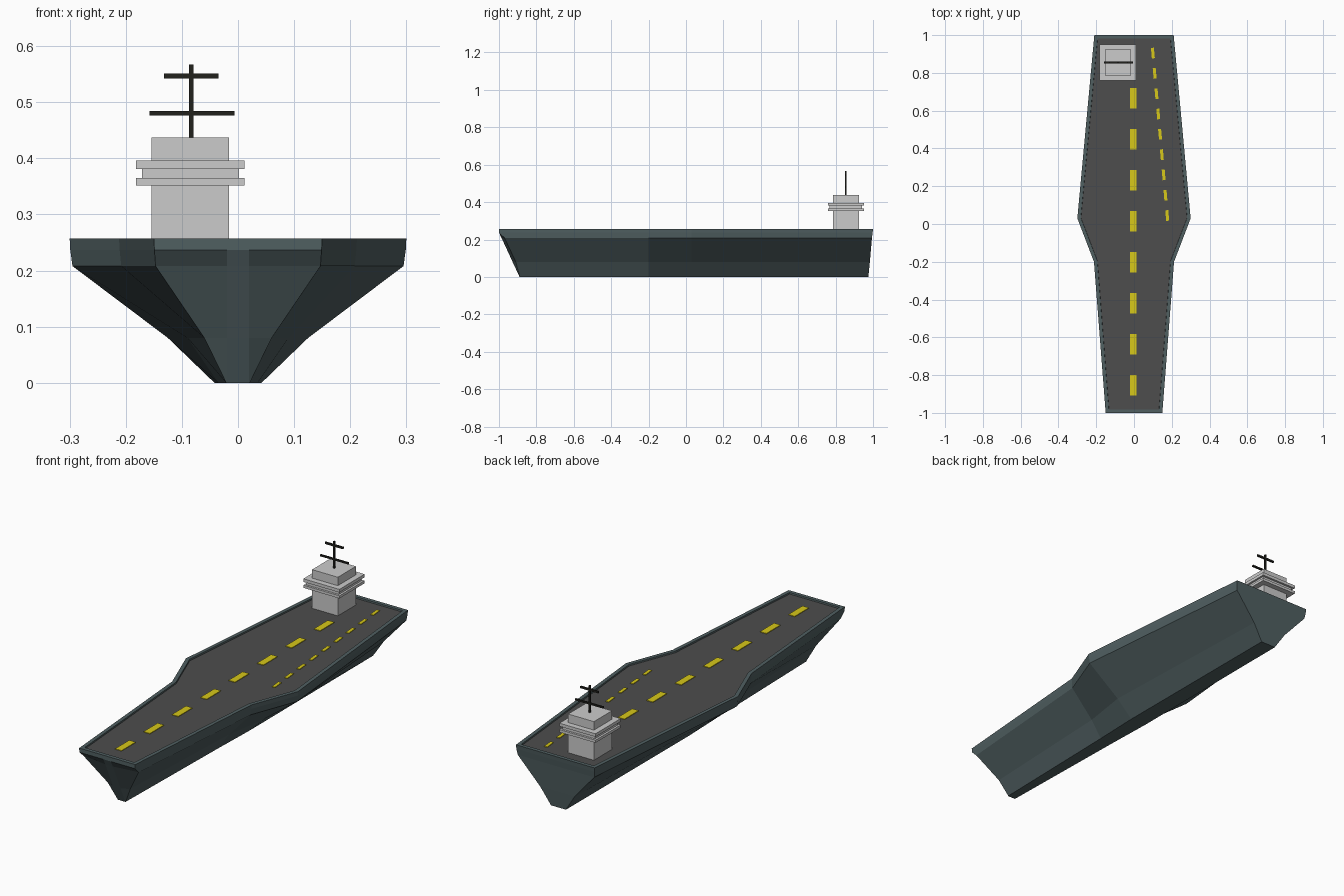
import bpy, bmesh, math
from mathutils import Vector, Matrix

if "Cube" in bpy.data.objects:
    bpy.data.objects.remove(bpy.data.objects["Cube"])


def material(name, rgb):
    m = bpy.data.materials.new(name)
    m.diffuse_color = (*rgb, 1)
    m.use_nodes = True
    m.node_tree.nodes["Principled BSDF"].inputs["Base Color"].default_value = m.diffuse_color
    return m


HULL = material("hull_paint", (0.08, 0.115, 0.12))
DECK = material("deck_surface", (0.075, 0.075, 0.075))
YELLOW = material("yellow_paint", (0.68, 0.58, 0.01))
BLACK = material("mast_black", (0.015, 0.015, 0.012))


def finish(name, bm, *mats):
    me = bpy.data.meshes.new(name)
    bm.to_mesh(me)
    bm.free()
    for m in mats:
        me.materials.append(m)
    ob = bpy.data.objects.new(name, me)
    bpy.context.collection.objects.link(ob)
    return ob


def add_box(bm, centre, size, angle=0.0):
    mat = (Matrix.Translation(centre) @ Matrix.Rotation(angle, 4, 'Z')
           @ Matrix.Diagonal((*size, 1)))
    bmesh.ops.create_cube(bm, size=1, matrix=mat)


# Hull: half sections from stem to stern, each (x, y) at the shared heights
HEIGHTS = (0.257, 0.237, 0.208, 0.08, 0.0)
STATIONS = [
    [(.02, -1), (.02, -1), (.02, -.986), (.02, -.927), (.02, -.89)],
    [(.15, -1), (.149, -1), (.147, -.97), (.06, -.91), (.021, -.888)],
    [(.212, -.2), (.211, -.2), (.208, -.2), (.09, -.2), (.035, -.2)],
    [(.30, .03), (.299, .03), (.295, .03), (.125, .03), (.042, .03)],
    [(.21, 1), (.209, .998), (.205, .994), (.092, .983), (.04, .975)],
]
bm = bmesh.new()
right = [[(x, y, z) for (x, y), z in zip(s, HEIGHTS)] for s in STATIONS]
left = [[(-x, y, z) for x, y, z in s] for s in reversed(right)]
ring = [[bm.verts.new(p) for p in s] for s in right + left]
n = len(ring)
for i in range(n):
    a, b = ring[i], ring[(i + 1) % n]
    for k in range(len(HEIGHTS) - 1):
        bm.faces.new((a[k], a[k + 1], b[k + 1], b[k]))
top = bm.faces.new([s[0] for s in ring])
bm.faces.new([s[-1] for s in reversed(ring)])
bmesh.ops.recalc_face_normals(bm, faces=bm.faces)

# Raised rim around a slightly sunken flight deck
bmesh.ops.inset_region(bm, faces=[top], thickness=0.018, use_even_offset=True)
wall = bmesh.ops.inset_region(bm, faces=[top], thickness=0.001, use_even_offset=True)
bmesh.ops.translate(bm, verts=top.verts, vec=(0, 0, -0.007))
top.material_index = 1
finish("hull", bm, HULL, DECK)

DECK_Z = 0.25

# Centre line dashes
bm = bmesh.new()
for i in range(8):
    add_box(bm, (-0.005, 0.665 - 0.217 * i, DECK_Z + 0.001), (0.034, 0.108, 0.004))
finish("centre_line", bm, YELLOW)

# Angled side line dashes
bm = bmesh.new()
start, end = Vector((0.1, 0.905, DECK_Z + 0.001)), Vector((0.176, 0.045, DECK_Z + 0.001))
tilt = math.atan2(end.x - start.x, start.y - end.y)
for i in range(9):
    add_box(bm, start.lerp(end, i / 8), (0.016, 0.056, 0.004), tilt)
finish("side_line", bm, YELLOW)

# Control tower: stacked square blocks (name, width, bottom, top)
TX, TY = -0.085, 0.855
for name, w, z0, z1 in (("tower_base", .138, .245, .352),
                        ("tower_lower_ledge", .193, .352, .365),
                        ("tower_bridge", .173, .365, .381),
                        ("tower_upper_ledge", .193, .381, .396),
                        ("tower_top", .138, .396, .437)):
    bm = bmesh.new()
    add_box(bm, (TX, TY, (z0 + z1) / 2), (w, w, z1 - z0))
    finish(name, bm)

# Mast with two crossbars
bm = bmesh.new()
add_box(bm, (-0.083, TY, 0.501), (0.008, 0.008, 0.132))
add_box(bm, (-0.082, TY, 0.480), (0.152, 0.008, 0.008))
add_box(bm, (-0.083, TY, 0.547), (0.097, 0.008, 0.009))
finish("mast", bm, BLACK)
